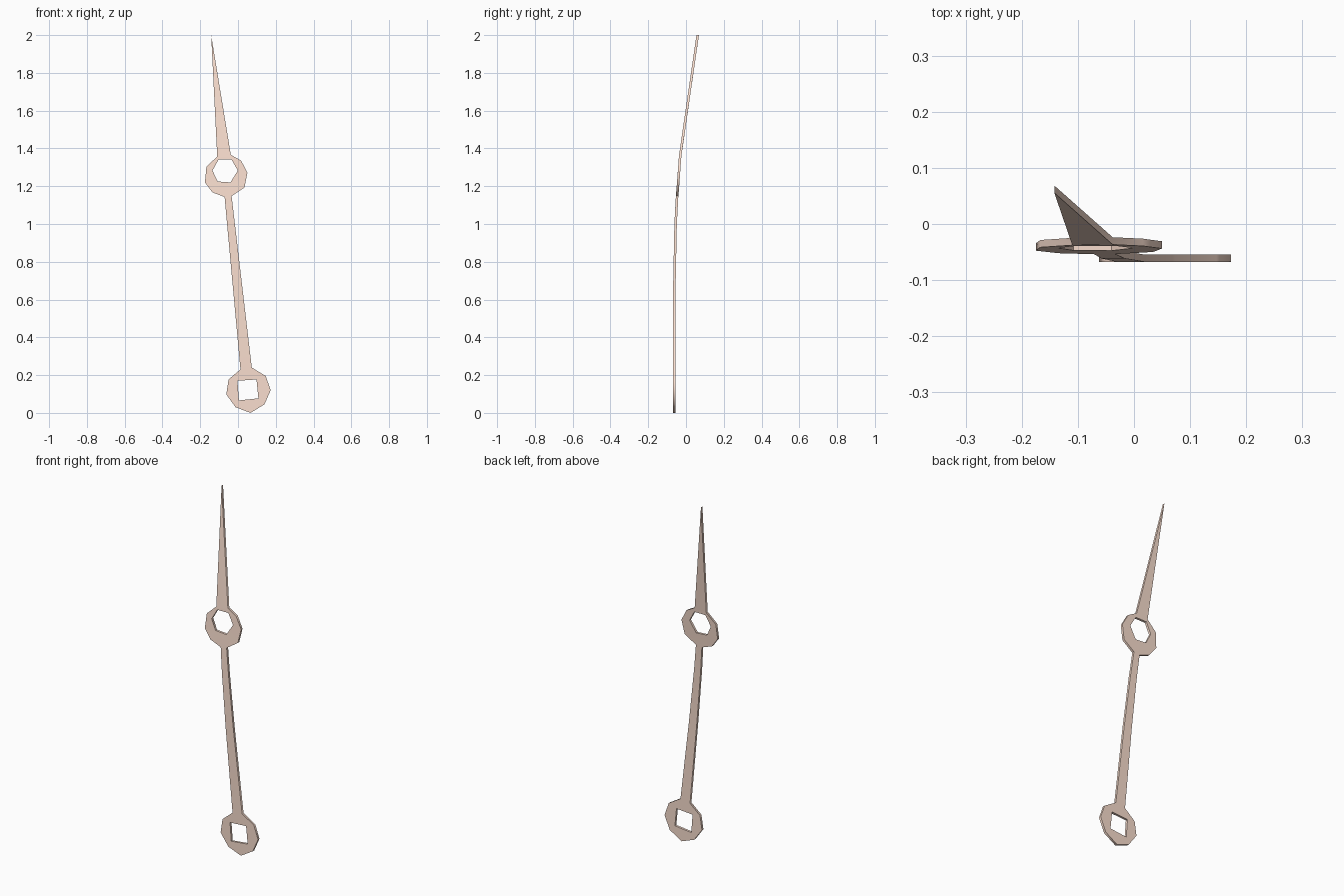
import bpy, bmesh
from math import radians
from mathutils import Vector

if "Cube" in bpy.data.objects:
    bpy.data.objects.remove(bpy.data.objects["Cube"])

THICK = 0.013

# Outlines in (x, z); neighbouring parts share their joint points
low_joint = [(0.013, 0.23), (0.073, 0.24)]
mid_joint = [(-0.034, 1.148), (-0.071, 1.143)]
top_joint = [(-0.038, 1.366), (-0.110, 1.357)]
low_ring = low_joint + [(0.147, 0.195), (0.173, 0.12), (0.14, 0.045), (0.066, 0.0),
                        (-0.013, 0.03), (-0.062, 0.098), (-0.05, 0.177)]
low_hole = [(-0.003, 0.17), (0.098, 0.177), (0.108, 0.077), (0.005, 0.066)]
top_ring = mid_joint + [(-0.135, 1.167), (-0.175, 1.22), (-0.167, 1.304)] + \
    top_joint[::-1] + [(0.016, 1.336), (0.05, 1.272), (0.034, 1.193)]
top_hole = [(-0.103, 1.341), (-0.034, 1.341), (-0.001, 1.283),
            (-0.04, 1.22), (-0.108, 1.225), (-0.135, 1.283)]
shaft = low_joint + mid_joint
tip = top_joint + [(-0.142, 2.0)]

# Side profile of the bend: (z, y)
BEND = [(0, -0.061), (0.7, -0.061), (1.0, -0.055), (1.15, -0.047),
        (1.22, -0.041), (1.36, -0.031), (2.0, 0.062)]


def bend_y(z):
    for (z0, y0), (z1, y1) in zip(BEND, BEND[1:]):
        if z <= z1:
            return y0 + (y1 - y0) * (z - z0) / (z1 - z0)
    return BEND[-1][1]


def fill(bm, *loops):
    edges = []
    for loop in loops:
        vs = [bm.verts.new((x, 0, z)) for x, z in loop]
        edges += [bm.edges.new((vs[i - 1], vs[i])) for i in range(len(vs))]
    bmesh.ops.triangle_fill(bm, edges=edges, use_beauty=True, normal=(0, -1, 0))


bm = bmesh.new()
for loops in ((low_ring, low_hole), (shaft,), (top_ring, top_hole), (tip,)):
    fill(bm, *loops)
bmesh.ops.remove_doubles(bm, verts=bm.verts[:], dist=0.0005)

# Cut the shaft where the bend begins, then bend the sheet
for z in (0.7, 1.0):
    bmesh.ops.bisect_plane(bm, geom=bm.verts[:] + bm.edges[:] + bm.faces[:],
                           plane_co=(0, 0, z), plane_no=(0, 0, 1))
for v in bm.verts:
    v.co.y = bend_y(v.co.z) - THICK / 2

# Give the sheet its thickness
res = bmesh.ops.extrude_face_region(bm, geom=bm.faces[:], use_keep_orig=True)
new = [g for g in res["geom"] if isinstance(g, bmesh.types.BMVert)]
bmesh.ops.translate(bm, verts=new, vec=Vector((0, THICK, 0)))
bmesh.ops.recalc_face_normals(bm, faces=bm.faces[:])

mesh = bpy.data.meshes.new("clock_hand")
bm.to_mesh(mesh)
bm.free()
hand = bpy.data.objects.new("clock_hand", mesh)
bpy.context.collection.objects.link(hand)
bpy.context.view_layer.objects.active = hand
hand.select_set(True)
bpy.ops.object.shade_smooth_by_angle(angle=radians(60))

mat = bpy.data.materials.new("pale_copper")
mat.diffuse_color = (0.95, 0.73, 0.62, 1)
mat.use_nodes = True
mat.node_tree.nodes["Principled BSDF"].inputs["Base Color"].default_value = mat.diffuse_color
mesh.materials.append(mat)
